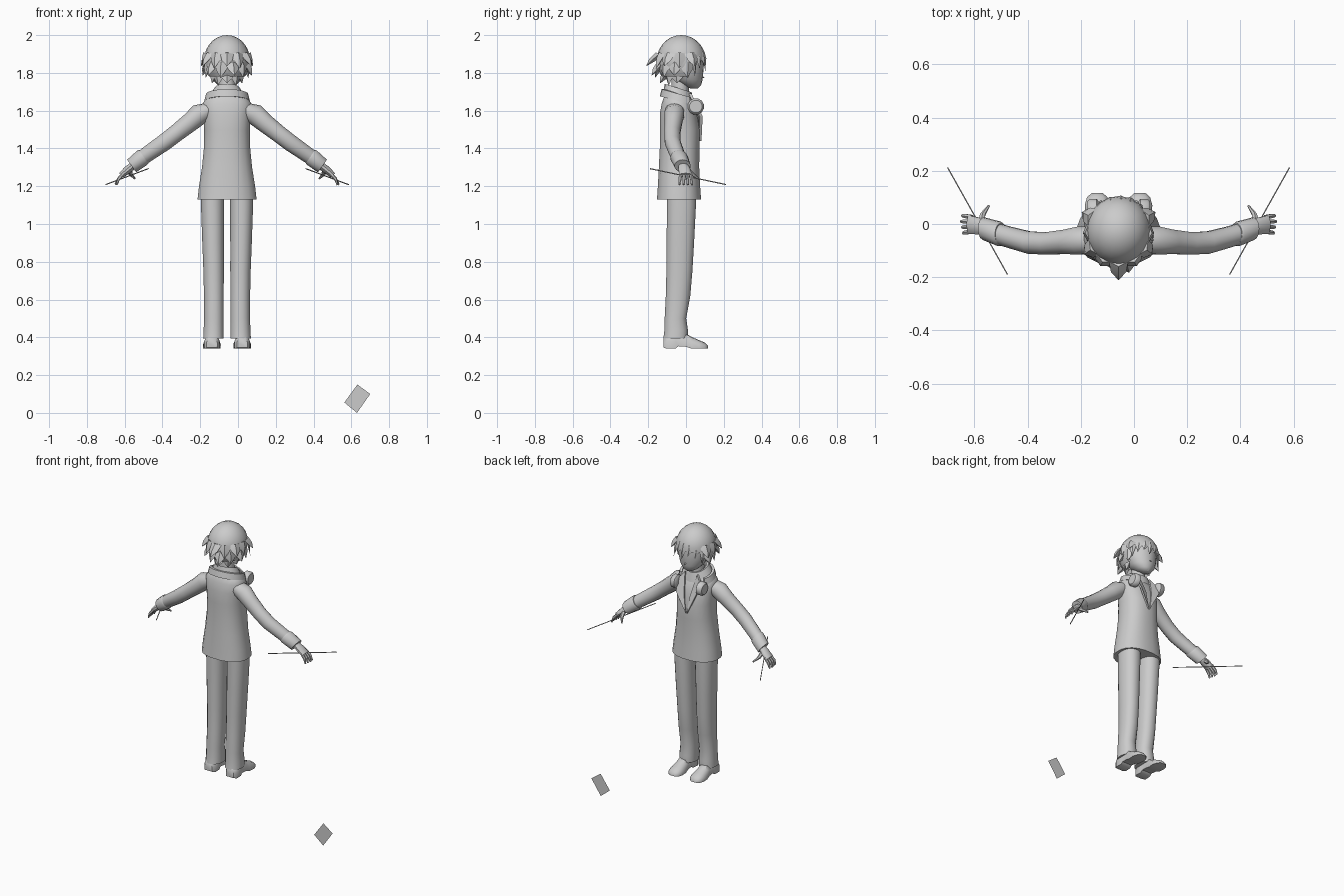
import bpy, bmesh, math
from mathutils import Vector

if "Cube" in bpy.data.objects:
    bpy.data.objects.remove(bpy.data.objects["Cube"])

CX = -0.058          # the figure stands a little left of the origin
V = Vector
grey = bpy.data.materials.new("plain_grey")
grey.diffuse_color = (0.6, 0.6, 0.6, 1)
grey.use_nodes = True
grey.node_tree.nodes["Principled BSDF"].inputs["Base Color"].default_value = grey.diffuse_color


def finish(name, bm, smooth=True, angle=45):
    bmesh.ops.recalc_face_normals(bm, faces=bm.faces)
    me = bpy.data.meshes.new(name)
    bm.to_mesh(me)
    bm.free()
    ob = bpy.data.objects.new(name, me)
    bpy.context.collection.objects.link(ob)
    me.materials.append(grey)
    if smooth:
        bpy.ops.object.select_all(action='DESELECT')
        ob.select_set(True)
        bpy.context.view_layer.objects.active = ob
        bpy.ops.object.shade_smooth_by_angle(angle=math.radians(angle))
    return ob


def add_loft(bm, rings, a=(1, 0, 0), b=(0, 1, 0), n=14, caps=True, power=1.0):
    """Rings are (u, y, z, radius_a, radius_b); u is measured from the figure's middle."""
    a, b = V(a).normalized(), V(b).normalized()
    loops = []
    for u, y, z, ra, rb in rings:
        loop = []
        for i in range(n):
            t = 2 * math.pi * (i + 0.5) / n
            c, s = math.cos(t), math.sin(t)
            c = math.copysign(abs(c) ** power, c)
            s = math.copysign(abs(s) ** power, s)
            loop.append(bm.verts.new(V((CX + u, y, z)) + a * ra * c + b * rb * s))
        loops.append(loop)
    for p, q in zip(loops, loops[1:]):
        for i in range(n):
            j = (i + 1) % n
            bm.faces.new((p[i], p[j], q[j], q[i]))
    if caps:
        bm.faces.new(loops[0])
        bm.faces.new(loops[-1])


def loft(name, rings, **kw):
    bm = bmesh.new()
    add_loft(bm, rings, **kw)
    return finish(name, bm)


def add_tuft(bm, base, mid, tip, w, d, out):
    """A curved, flattened lock of hair ending in a point."""
    base, mid, tip = V(base), V(mid), V(tip)
    out = V(out).normalized()
    side = out.cross(tip - base).normalized()
    rows = []
    for p, k in ((base, 1.0), (mid, 0.8)):
        rows.append([bm.verts.new(p + o) for o in
                     (side * w * k, out * d * k, -side * w * k, -out * d * k)])
    end = bm.verts.new(tip)
    for i in range(4):
        j = (i + 1) % 4
        bm.faces.new((rows[0][i], rows[0][j], rows[1][j], rows[1][i]))
        bm.faces.new((rows[1][i], rows[1][j], end))
    bm.faces.new(rows[0])


# Jacket with flared hem and sloped shoulders
loft("jacket", [(0, -0.037, 1.13, .158, .118), (0, -0.037, 1.2, .15, .113),
                (0, -0.037, 1.3, .134, .108), (0, -0.034, 1.4, .124, .106),
                (0, -0.033, 1.5, .122, .107), (0, -0.04, 1.58, .128, .10),
                (0, -0.045, 1.635, .132, .085), (0, -0.05, 1.665, .112, .07),
                (0, -0.05, 1.70, .06, .05)], n=20, power=0.85)

# Head, neck and nose
loft("neck", [(0, -0.035, 1.62, .05, .05), (0, -0.03, 1.78, .042, .045)])
loft("head", [(0, .043, 1.718, .02, .02), (0, .03, 1.735, .05, .05),
              (0, .012, 1.765, .078, .076), (0, 0, 1.81, .095, .092),
              (0, -.008, 1.86, .102, .102), (0, -.015, 1.92, .095, .1),
              (0, -.02, 1.96, .06, .07)], n=18)
bm = bmesh.new()
add_tuft(bm, (CX, .075, 1.79), (CX, .08, 1.785), (CX, .1, 1.772), .012, .012, (0, 0, 1))
finish("nose", bm)

# Hair cap, cut open over the face
bm = bmesh.new()
bmesh.ops.create_uvsphere(bm, u_segments=20, v_segments=14, radius=1)
for v in bm.verts:
    v.co = V((CX + v.co.x * .122, -.025 + v.co.y * .13, 1.865 + v.co.z * .135))
cut = [f for f in bm.faces
       if f.calc_center_median().z < 1.775
       or (f.calc_center_median().y > .01 and f.calc_center_median().z < 1.87)]
bmesh.ops.delete(bm, geom=cut, context='FACES')
finish("hair_cap", bm)

# Hair locks in rows: (count, spread in degrees, root height, tip height, root and tip radii)
bm = bmesh.new()
for count, spread, z0, z1, r0, r1 in ((9, 115, 1.90, 1.835, .108, .163),
                                      (8, 105, 1.85, 1.785, .105, .148),
                                      (5, 75, 1.80, 1.745, .072, .098)):
    for i in range(count):
        t = math.radians(-spread + 2 * spread * i / (count - 1))
        d = V((math.sin(t), -math.cos(t) * 1.08, 0))
        c = V((CX, -.025, 0))
        reach = r1 * (1.06 if i % 2 == 0 else .93) - .022 * abs(math.sin(t))
        add_tuft(bm, c + d * r0 + V((0, 0, z0)),
                 c + d * (r0 * .45 + reach * .55) + V((0, 0, z0 * .5 + z1 * .5)),
                 c + d * reach + V((0, 0, z1 - .012 * (i % 2))), .036, .02, d + V((0, 0, .5)))
# Fringe and side locks
for u, y, tip_z in ((-.095, .035, 1.78), (-.065, .065, 1.82), (-.03, .085, 1.835),
                    (.008, .09, 1.81), (.042, .082, 1.835), (.072, .06, 1.82),
                    (.097, .035, 1.78)):
    add_tuft(bm, (CX + u * .9, y - .004, 1.91), (CX + u * 1.05, y + .008, 1.875),
             (CX + u * 1.1 + .01, y + .012, tip_z), .027, .012, (u, .1, .02))
finish("hair_locks", bm, angle=35)

# Shirt collar and the band resting round the neck
loft("shirt_collar", [(0, -.04, 1.665, .1, .088), (0, -.04, 1.695, .082, .08),
                      (0, -.042, 1.72, .066, .075), (0, -.04, 1.715, .052, .06)],
     b=(0, .95, -.3), n=18, caps=False)
bm = bmesh.new()
prev = None
for i in range(17):
    t = math.radians(-125 + 250 * i / 16)
    d = V((math.sin(t), -math.cos(t), 0))
    p = V((CX, -.035, 1.668)) + V((d.x * .108, d.y * .09, -d.y * .026))
    row = [bm.verts.new(p + d * o + V((0, 0, h)))
           for o, h in ((.014, -.018), (.004, .02), (-.012, .02), (-.006, -.018))]
    if prev:
        for k in range(4):
            m = (k + 1) % 4
            bm.faces.new((prev[k], prev[m], row[m], row[k]))
    else:
        bm.faces.new(row)
    prev = row
bm.faces.new(prev)
finish("neck_band", bm)

for s, side in ((-1, "left"), (1, "right")):
    # Round ear cups hanging at the collar
    loft(side + "_ear_cup", [(s * .075, .052, 1.622, .034, .034), (s * .082, .052, 1.622, .044, .044),
                             (s * .108, .052, 1.622, .044, .044), (s * .118, .052, 1.622, .034, .034)],
         a=(0, 1, 0), b=(0, 0, 1), n=12)

    # Lapel folded back from the chest opening
    bm = bmesh.new()
    pts = [(.045, .03, 1.69), (.088, .052, 1.64), (.07, .088, 1.57), (.004, .082, 1.44),
           (.022, .074, 1.56)]
    front = [bm.verts.new((CX + s * u, y, z)) for u, y, z in pts]
    back = [bm.verts.new((CX + s * u, y - .015, z)) for u, y, z in pts]
    bm.faces.new(front)
    bm.faces.new(back)
    for i in range(5):
        j = (i + 1) % 5
        bm.faces.new((front[i], front[j], back[j], back[i]))
    finish(side + "_lapel", bm, smooth=False)

    # Sleeve and cuff
    across = dict(a=(0, 1, 0), b=(s * .58, 0, .81))
    loft(side + "_sleeve", [(s * .095, -.06, 1.605, .05, .042), (s * .145, -.062, 1.582, .054, .056),
                            (s * .2, -.067, 1.535, .047, .05), (s * .27, -.073, 1.48, .043, .046),
                            (s * .335, -.07, 1.43, .043, .045), (s * .41, -.05, 1.378, .041, .042),
                            (s * .475, -.03, 1.332, .04, .039)], n=14, **across)
    loft(side + "_cuff", [(s * .44, -.038, 1.358, .042, .042), (s * .448, -.037, 1.352, .047, .046),
                          (s * .505, -.018, 1.307, .043, .041), (s * .505, -.018, 1.307, .03, .028)],
         n=14, **across)

    # Palm, four fingers and thumb
    bm = bmesh.new()
    palm = dict(a=(0, 1, 0), b=(s * .7, 0, .7))
    add_loft(bm, [(s * .49, -.015, 1.315, .024, .02), (s * .525, -.008, 1.288, .033, .021),
                  (s * .56, -.002, 1.258, .036, .016)], n=10, **palm)
    for k in range(4):
        y = -.028 + k * .018
        r = .009
        add_loft(bm, [(s * .55, y, 1.265, r, r), (s * .575, y * 1.15, 1.238, r, r),
                      (s * (.592 - .004 * abs(k - 2)), y * 1.2, 1.208, .006, .005)], n=6, **palm)
    add_loft(bm, [(s * .515, .01, 1.285, .014, .014), (s * .51, .036, 1.262, .011, .011),
                  (s * .488, .068, 1.24, .005, .005)], a=(1, 0, 0), b=(0, .6, .8), n=6)
    finish(side + "_hand", bm)

    # Thin rod held in the hand
    loft(side + "_rod", [(s * .417, -.19, 1.293, .003, .003), (s * .642, .212, 1.209, .003, .003)],
         n=6, b=(0, 0, 1))

    # Trouser leg
    loft(side + "_trouser_leg", [(s * .072, -.055, .395, .055, .066), (s * .071, -.052, .44, .054, .063),
                                 (s * .07, -.056, .5, .052, .058), (s * .07, -.042, .62, .053, .066),
                                 (s * .071, -.035, .75, .055, .07), (s * .074, -.03, .9, .058, .074),
                                 (s * .077, -.024, 1.1, .062, .078), (s * .077, -.024, 1.18, .062, .078)],
         n=16, power=0.9)

    # Shoe with raised arch between heel and sole
    bm = bmesh.new()
    rows = []
    for y, w, lo, hi in ((-.118, .028, .345, .40), (-.10, .04, .34, .42), (-.055, .038, .34, .425),
                         (-.04, .036, .353, .425), (.0, .038, .35, .42), (.03, .043, .34, .402),
                         (.07, .046, .34, .385), (.1, .038, .34, .372), (.117, .02, .342, .355)):
        prof = [(-w, lo), (-w * 1.02, lo + (hi - lo) * .5), (-w * .6, hi - .004), (0, hi),
                (w * .6, hi - .004), (w * 1.02, lo + (hi - lo) * .5), (w, lo)]
        rows.append([bm.verts.new((CX + s * .08 + u, y, z)) for u, z in prof])
    for p, q in zip(rows, rows[1:]):
        for i in range(7):
            j = (i + 1) % 7
            bm.faces.new((p[i], p[j], q[j], q[i]))
    bm.faces.new(rows[0])
    bm.faces.new(rows[-1])
    finish(side + "_shoe", bm)

# Loose flat card, low to one side
bm = bmesh.new()
bm.faces.new([bm.verts.new((x, .005, z)) for x, z in ((.563, .055), (.63, 0), (.70, .1), (.632, .15))])
finish("loose_card", bm, smooth=False)
